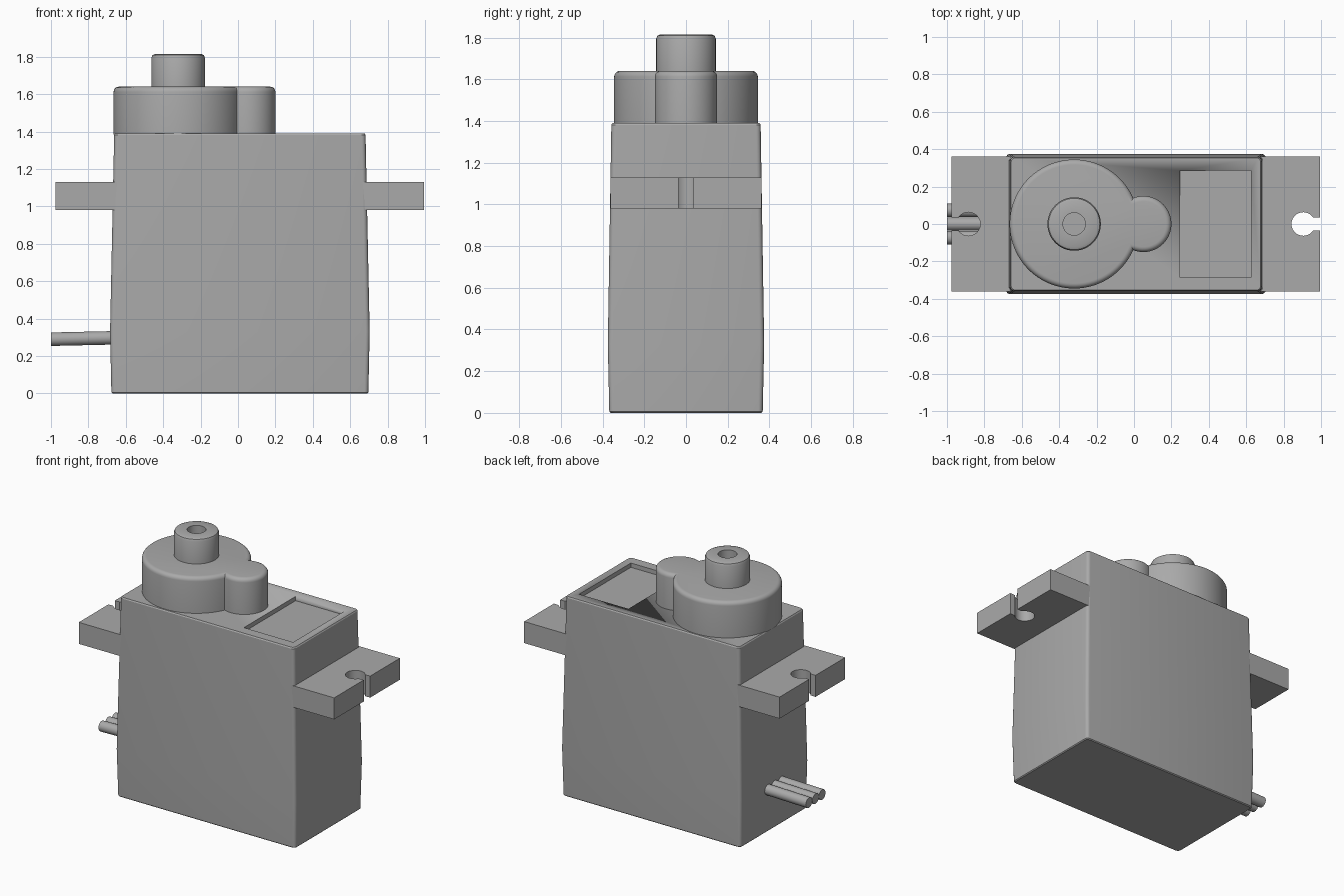
import bpy, bmesh, math
from mathutils import Vector

cube = bpy.data.objects.get("Cube")
if cube:
    bpy.data.objects.remove(cube, do_unlink=True)

grey = bpy.data.materials.new("grey plastic")
grey.use_nodes = True
colour = (0.40, 0.40, 0.40, 1)
grey.diffuse_color = colour
grey.node_tree.nodes["Principled BSDF"].inputs["Base Color"].default_value = colour


def finish(bm, name, angle=30):
    bmesh.ops.recalc_face_normals(bm, faces=bm.faces)
    mesh = bpy.data.meshes.new(name)
    bm.to_mesh(mesh)
    bm.free()
    mesh.materials.append(grey)
    ob = bpy.data.objects.new(name, mesh)
    bpy.context.collection.objects.link(ob)
    bpy.ops.object.select_all(action="DESELECT")
    ob.select_set(True)
    bpy.context.view_layer.objects.active = ob
    bpy.ops.object.shade_smooth_by_angle(angle=math.radians(angle))
    return ob


def arc(cx, r, start, end, n):
    return [(cx + r * math.cos(start + (end - start) * i / n),
             r * math.sin(start + (end - start) * i / n)) for i in range(n + 1)]


def prism(points, z0, z1, fillet=0):
    bm = bmesh.new()
    base = bm.faces.new([bm.verts.new((x, y, z0)) for x, y in points])
    top = bmesh.ops.extrude_face_region(bm, geom=[base], use_keep_orig=True)["geom"]
    for v in top:
        if isinstance(v, bmesh.types.BMVert):
            v.co.z = z1
    if fillet:
        rim = [e for e in bm.edges if all(v.co.z == e.verts[0].co.z and v.co.z > z0 + 0.01 for v in e.verts)]
        bmesh.ops.bevel(bm, geom=rim, offset=fillet, segments=5, profile=0.5, affect="EDGES")
    return bm


def rounded_rect(x0, x1, hy, r, n=4):
    cx, hx = (x0 + x1) / 2, (x1 - x0) / 2
    pts = []
    for k, (sx, sy) in enumerate([(1, 1), (-1, 1), (-1, -1), (1, -1)]):
        for i in range(n + 1):
            a = math.pi / 2 * (k + i / n)
            pts.append((cx + sx * (hx - r) + r * math.cos(a), sy * (hy - r) + r * math.sin(a)))
    return pts


# Tapered case lofted through rounded rectangles
levels = [(0, -0.671, 0.691, 0.362), (0.006, -0.677, 0.697, 0.368),
          (0.33, -0.684, 0.704, 0.375), (1.382, -0.662, 0.682, 0.358),
          (1.39, -0.657, 0.677, 0.353)]
bm = bmesh.new()
rings = [[bm.verts.new((x, y, z)) for x, y in rounded_rect(x0, x1, hy, 0.022)]
         for z, x0, x1, hy in levels]
for lo, hi in zip(rings, rings[1:]):
    for i in range(len(lo)):
        j = (i + 1) % len(lo)
        bm.faces.new((lo[i], lo[j], hi[j], hi[i]))
bm.faces.new(rings[0])
bm.faces.new(rings[-1])
case = finish(bm, "case")

# Shallow label recess in the lid
cutter = finish(prism([(0.245, -0.285), (0.625, -0.285), (0.625, 0.285), (0.245, 0.285)],
                      1.36, 1.5), "recess_cutter")
cutter.hide_render = True
cut = case.modifiers.new("recess", "BOOLEAN")
cut.operation = "DIFFERENCE"
cut.solver = "EXACT"
cut.object = cutter
bpy.context.view_layer.objects.active = case
bpy.ops.object.modifier_apply(modifier=cut.name)
bpy.data.objects.remove(cutter, do_unlink=True)

# Mounting ears with keyhole slots open to the outer edge
for side, name in ((1, "left_ear"), (-1, "right_ear")):
    gap = math.asin(0.035 / 0.063)
    keyhole = arc(0.895, 0.063, gap, 2 * math.pi - gap, 32)
    outline = [(0.985, 0.035)] + keyhole + [(0.985, -0.035), (0.985, -0.362),
                                            (0.64, -0.362), (0.64, 0.362), (0.985, 0.362)]
    finish(prism([(0.01 + side * x, y) for x, y in outline], 0.98, 1.13), name)

# Gear housing: large and small round lobes in one outline
big_x, big_r, small_x, small_r = -0.32, 0.345, 0.05, 0.15
d = small_x - big_x
a = (d * d + big_r ** 2 - small_r ** 2) / (2 * d)
h = math.sqrt(big_r ** 2 - a * a)
t_big, t_small = math.atan2(h, a), math.atan2(h, a - d)
outline = (arc(big_x, big_r, t_big, 2 * math.pi - t_big, 72)
           + arc(small_x, small_r, -t_small, t_small, 36)[1:-1])
finish(prism(outline, 1.385, 1.64, 0.028), "gear_housing")

# Output shaft, turned from a profile with a screw hole
profile = [(0.143, 1.62), (0.143, 1.795), (0.137, 1.809), (0.123, 1.815),
           (0.06, 1.815), (0.06, 1.66), (0, 1.66)]
bm = bmesh.new()
verts = [bm.verts.new((r, 0, z)) for r, z in profile]
edges = [bm.edges.new(pair) for pair in zip(verts, verts[1:])]
bmesh.ops.spin(bm, geom=verts + edges, cent=(0, 0, 0), axis=(0, 0, 1),
               angle=2 * math.pi, steps=48)
bmesh.ops.remove_doubles(bm, verts=bm.verts, dist=0.0005)
bmesh.ops.translate(bm, verts=bm.verts, vec=(big_x, 0, 0))
finish(bm, "output_shaft", 40)

# Three side-by-side cable wires
for i, name in enumerate(("front_wire", "middle_wire", "back_wire")):
    y = (i - 1) * 0.073
    start, end = Vector((-0.64, y, 0.298)), Vector((-1.0, y, 0.29))
    bm = bmesh.new()
    bmesh.ops.create_cone(bm, cap_ends=True, segments=24, radius1=0.036, radius2=0.036,
                          depth=(end - start).length)
    ob = finish(bm, name)
    ob.location = (start + end) / 2
    ob.rotation_euler = (end - start).to_track_quat("Z", "Y").to_euler()
